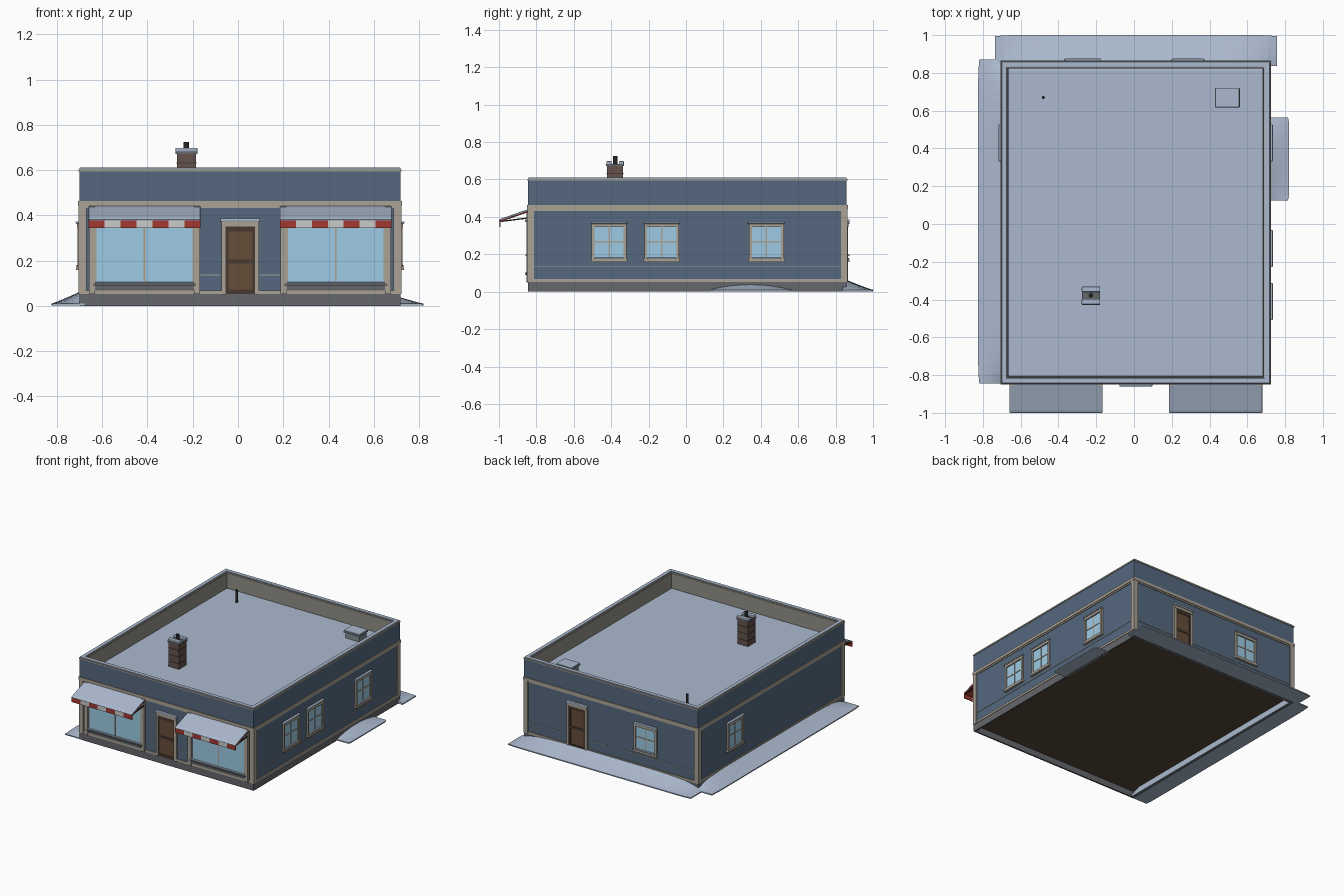
import bpy, bmesh, math
from mathutils import Vector

if "Cube" in bpy.data.objects:
    bpy.data.objects.remove(bpy.data.objects["Cube"])

def mat(name, r, g, b):
    m = bpy.data.materials.new(name)
    m.diffuse_color = (r, g, b, 1)
    m.use_nodes = True
    m.node_tree.nodes["Principled BSDF"].inputs["Base Color"].default_value = m.diffuse_color
    return m

BLUE = mat("blue_paint", .09, .14, .21)
TRIM = mat("trim_beige", .40, .36, .30)
LINING = mat("parapet_grey", .29, .275, .24)
STONE = mat("plinth_grey", .13, .135, .15)
SNOW = mat("snow", .41, .49, .62)
GLASS = mat("glass", .34, .60, .78)
WOOD = mat("door_wood", .13, .075, .04)
DARK = mat("dark_wood", .065, .04, .028)
FLOOR = mat("floor_brown", .095, .065, .045)
BRICK = mat("brick", .13, .085, .075)
RED = mat("awning_red", .36, .04, .03)
WHITE = mat("awning_white", .72, .72, .70)
BLACK = mat("black_metal", .02, .02, .02)
METAL = mat("vent_metal", .22, .27, .29)

def finish(name, bm, m, smooth=False):
    bmesh.ops.recalc_face_normals(bm, faces=bm.faces)
    me = bpy.data.meshes.new(name)
    bm.to_mesh(me)
    bm.free()
    me.materials.append(m)
    for p in me.polygons:
        p.use_smooth = smooth
    ob = bpy.data.objects.new(name, me)
    bpy.context.collection.objects.link(ob)
    return ob

def box(name, x0, x1, y0, y1, z0, z1, m, bevel=0):
    bm = bmesh.new()
    bmesh.ops.create_cube(bm, size=1)
    for v in bm.verts:
        v.co = Vector(((x0 + x1) / 2 + v.co.x * (x1 - x0), (y0 + y1) / 2 + v.co.y * (y1 - y0),
                       (z0 + z1) / 2 + v.co.z * (z1 - z0)))
    ob = finish(name, bm, m)
    if bevel:
        b = ob.modifiers.new("soft", 'BEVEL')
        b.width, b.segments = bevel, 2
    return ob

def prism(name, profile, x0, x1, m):
    # closed (y, z) profile extruded along x, capped at both ends
    bm = bmesh.new()
    a = [bm.verts.new((x0, y, z)) for y, z in profile]
    b = [bm.verts.new((x1, y, z)) for y, z in profile]
    bm.faces.new(a)
    bm.faces.new(b[::-1])
    for i in range(len(a)):
        j = (i + 1) % len(a)
        bm.faces.new((a[i], a[j], b[j], b[i]))
    return finish(name, bm, m)

def cylinder(name, x, y, z0, z1, r, m):
    bm = bmesh.new()
    bmesh.ops.create_cone(bm, cap_ends=True, segments=12, radius1=r, radius2=r, depth=z1 - z0)
    bmesh.ops.translate(bm, vec=(x, y, (z0 + z1) / 2), verts=bm.verts)
    return finish(name, bm, m)

# Wall planes, and boxes measured along a wall (u) and outward from it (d)
X0, X1, Y0, Y1 = -.697, .715, -.84, .855

def on_wall(side, name, u0, u1, d0, d1, z0, z1, m, bevel=0):
    if side == 'front':
        a = (u0, u1, Y0 - d1, Y0 - d0)
    elif side == 'back':
        a = (u0, u1, Y1 + d0, Y1 + d1)
    elif side == 'left':
        a = (X0 - d1, X0 - d0, u0, u1)
    else:
        a = (X1 + d0, X1 + d1, u0, u1)
    return box(side + "_" + name, *a, z0, z1, m, bevel)

def ring(name, grow, thick, z0, z1, m, bevel=0):
    # four boxes around the building outline
    for s in ('front', 'back'):
        on_wall(s, name, X0 - grow, X1 + grow, grow - thick, grow, z0, z1, m, bevel)
    for s in ('left', 'right'):
        on_wall(s, name, Y0 - grow, Y1 + grow, grow - thick, grow, z0, z1, m, bevel)

# Main shell: hollow plinth with the floor raised inside it
ROOF = .492
ring("plinth", .004, .012, 0, .052, STONE)
box("floor", X0 + .006, X1 - .006, Y0 + .006, Y1 - .006, .045, .055, FLOOR)
box("walls", X0, X1, Y0, Y1, .05, .45, BLUE)
ring("parapet", .004, .02, .45, .597, BLUE)
ring("parapet_lining", -.016, .014, .44, .597, LINING)
ring("parapet_cap", .008, .036, .595, .603, TRIM)
ring("parapet_snow", .004, .028, .602, .611, SNOW, .004)
ring("cornice", .010, .02, .442, .463, TRIM)
box("roof_snow", X0 + .028, X1 - .028, Y0 + .028, Y1 - .028, .44, ROOF, SNOW, .012)

# Corner boards, base trim and thin dado line
for s in ('front', 'back', 'left', 'right'):
    a, b = (X0, X1) if s in ('front', 'back') else (Y0, Y1)
    on_wall(s, "corner_board", a - .008, a + .027, 0, .008, .052, .442, TRIM)
    on_wall(s, "corner_board", b - .027, b + .008, 0, .008, .052, .442, TRIM)
    on_wall(s, "top_trim", a, b, 0, .005, .432, .442, TRIM)
    on_wall(s, "base_trim", a, b, 0, .007, .052, .068, TRIM)
    if s != 'front':
        on_wall(s, "dado_line", a + .027, b - .027, 0, .003, .134, .138, TRIM)
for a, b in ((-.165, -.08), (.095, .185)):
    on_wall('front', "dado_line", a, b, 0, .003, .134, .138, TRIM)

# Small sash windows with hood, sill and snow
def window(side, c):
    w, z0, z1 = .078, .175, .345
    on_wall(side, "window_glass", c - w, c + w, 0, .004, z0, z1, GLASS)
    for s in (-1, 1):
        e = sorted((c + s * w, c + s * (w + .015)))
        on_wall(side, "window_jamb", *e, 0, .012, z0, z1, TRIM)
    on_wall(side, "window_head", c - w - .015, c + w + .015, 0, .014, z1, z1 + .018, TRIM)
    on_wall(side, "window_hood_snow", c - w - .02, c + w + .02, 0, .02, z1 + .018, z1 + .029, SNOW, .004)
    on_wall(side, "window_sill", c - w - .02, c + w + .02, 0, .018, z0 - .016, z0, TRIM)
    on_wall(side, "window_sill_snow", c - w, c + w, .003, .016, z0, z0 + .007, SNOW, .003)
    on_wall(side, "window_mullion", c - .004, c + .004, 0, .007, z0, z1, TRIM)
    on_wall(side, "window_bar", c - w, c + w, 0, .007, .262, .27, TRIM)

for side, c in (('right', -.411), ('right', -.13), ('right', .43), ('left', .43), ('back', -.272)):
    window(side, c)

# Panelled doors
def door(side, c):
    w = .066
    on_wall(side, "door_leaf", c - w, c + w, 0, .005, .052, .352, WOOD)
    for s in (-1, 1):
        e = sorted((c + s * w, c + s * (w + .017)))
        on_wall(side, "door_jamb", *e, 0, .012, .05, .365, TRIM)
        e = sorted((c + s * (w - .013), c + s * w))
        on_wall(side, "door_stile", *e, 0, .009, .052, .352, DARK)
    for z0, z1 in ((.052, .072), (.188, .205), (.328, .352)):
        on_wall(side, "door_rail", c - w, c + w, 0, .009, z0, z1, DARK)
    on_wall(side, "door_head", c - w - .017, c + w + .017, 0, .014, .352, .372, TRIM)
    on_wall(side, "door_hood_snow", c - w - .022, c + w + .022, 0, .02, .372, .387, SNOW, .005)
    on_wall(side, "door_knob", c + .042, c + .05, .005, .018, .19, .2, TRIM)

door('front', .01)
door('back', .285)

# Shop windows with striped awnings
for c in (-.413, .432):
    w = .218
    on_wall('front', "shop_glass", c - w, c + w, 0, .003, .095, .42, GLASS)
    for s in (-1, 1):
        e = sorted((c + s * w, c + s * (w + .027)))
        on_wall('front', "shop_jamb", *e, 0, .014, .052, .44, TRIM)
        e = sorted((c + s * (w - .006), c + s * w))
        on_wall('front', "shop_sash", *e, 0, .008, .095, .42, TRIM)
    on_wall('front', "shop_stall_panel", c - w, c + w, 0, .009, .068, .09, STONE)
    on_wall('front', "shop_sill", c - w - .01, c + w + .01, 0, .02, .088, .098, STONE)
    on_wall('front', "shop_sill_snow", c - w, c + w, .003, .018, .098, .105, SNOW, .003)
    on_wall('front', "shop_mullion", c - .004, c + .004, 0, .007, .095, .42, TRIM)
    on_wall('front', "shop_header", c - w, c + w, 0, .01, .40, .44, TRIM)
    a, n = c - .247, 7
    step = .494 / n
    for i in range(n):
        m = WHITE if i % 2 else RED
        prism("awning_stripe", [(-.84, .432), (-.84, .426), (-.991, .374), (-.991, .345), (-.997, .345), (-.997, .378)],
              a + i * step, a + (i + 1) * step, m)
    sn = prism("awning_snow", [(-.84, .432), (-.84, .443), (-.985, .392), (-1, .385), (-1, .377)], a, a + .494, SNOW)
    b = sn.modifiers.new("soft", 'BEVEL')
    b.width, b.segments = .004, 2
    for x in (a + .004, a + .484):
        prism("awning_arm", [(-.84, .398), (-.84, .391), (-.992, .372), (-.992, .379)], x, x + .006, BLACK)

# Chimney with snow-topped crown and pot
box("chimney", -.27, -.186, -.422, -.337, .46, .675, BRICK)
for z in (.53, .58, .63):
    box("chimney_course", -.272, -.184, -.424, -.335, z, z + .004, DARK)
box("chimney_crown", -.276, -.18, -.428, -.331, .672, .683, STONE)
for y0, y1 in ((-.426, -.397), (-.359, -.332)):
    box("chimney_snow", -.277, -.179, y0, y1, .682, .698, SNOW, .004)
cylinder("chimney_pot", -.228, -.378, .68, .725, .012, BLACK)

# Roof vent pipe and hatch
cylinder("vent_pipe", -.48, .67, .47, .585, .008, BLACK)
box("roof_hatch", .44, .55, .625, .71, .47, .535, METAL)
box("roof_hatch_cap", .428, .56, .616, .72, .533, .544, METAL, .004)
box("roof_hatch_snow", .43, .558, .618, .718, .544, .552, SNOW, .004)

# Snow drifts: wedges running slightly under the wall, tapered toward both ends
def drift(name, side, u0, u1, depth, peak, flat):
    bm = bmesh.new()
    nu, nd = 32, 6
    top = []
    for i in range(nu + 1):
        t = i / nu
        fade = 1 - abs(2 * t - 1) ** flat
        row = []
        for j in range(nd + 1):
            k = j / nd
            reach = depth - .006 * abs(2 * t - 1) ** 24
            u, d = u0 + t * (u1 - u0), k * reach - .018 * (1 - k)
            z = .01 + peak * fade * (1 - k) ** 1.1
            x, y = {'left': (X0 - d, u), 'right': (X1 + d, u), 'back': (u, Y1 + d)}[side]
            row.append(bm.verts.new((x, y, z)))
        top.append(row)
    for i in range(nu):
        for j in range(nd):
            bm.faces.new((top[i][j], top[i + 1][j], top[i + 1][j + 1], top[i][j + 1]))
    r = bmesh.ops.extrude_face_region(bm, geom=bm.faces[:])
    for v in r['geom']:
        if isinstance(v, bmesh.types.BMVert):
            v.co.z = .002
    finish(name, bm, SNOW)

drift("left_snow_drift", 'left', -.845, .87, .128, .062, 8)
drift("back_snow_drift", 'back', -.735, .757, .145, .062, 6)
drift("right_snow_drift", 'right', .125, .565, .105, .034, 2)
